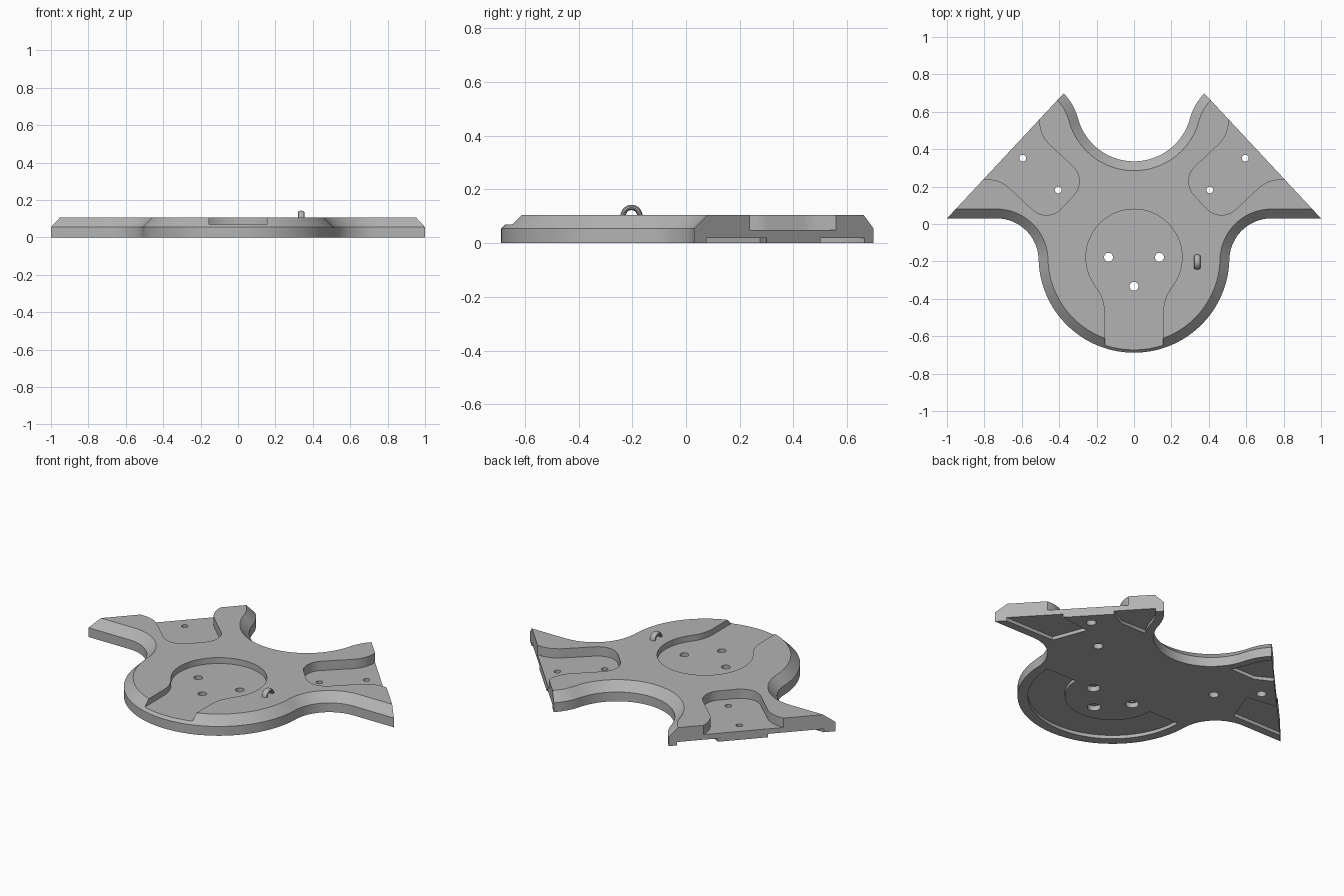
import bpy, bmesh
from math import sin, cos, atan2, radians, degrees, sqrt, pi
from mathutils import Vector

if "Cube" in bpy.data.objects:
    bpy.data.objects.remove(bpy.data.objects["Cube"])

TOP, RIM, BEVEL = 0.105, 0.055, 0.05
CUT_N = Vector((0.731, 0.682, 0)).normalized()
CUT_D = 0.7515
HUB = (0, -0.178)

grey = bpy.data.materials.new("plain_grey")
grey.use_nodes = True
grey.diffuse_color = (0.45, 0.45, 0.45, 1)
grey.node_tree.nodes["Principled BSDF"].inputs["Base Color"].default_value = (0.45, 0.45, 0.45, 1)


def arc(c, r, a0, a1, n=16):
    """Points on an arc, angles in degrees."""
    return [(c[0] + r * cos(radians(a0 + (a1 - a0) * i / n)),
             c[1] + r * sin(radians(a0 + (a1 - a0) * i / n))) for i in range(n + 1)]


def mirror(pts):
    return [(-x, y) for x, y in reversed(pts)]


def loft(name, low, high, z0, z1):
    """Solid between two matching outlines."""
    bm = bmesh.new()
    a = [bm.verts.new((x, y, z0)) for x, y in low]
    b = [bm.verts.new((x, y, z1)) for x, y in high]
    bm.faces.new(a)
    bm.faces.new(b)
    for i in range(len(a)):
        j = (i + 1) % len(a)
        bm.faces.new((a[i], a[j], b[j], b[i]))
    return finish(name, bm)


def finish(name, bm):
    bmesh.ops.recalc_face_normals(bm, faces=bm.faces[:])
    me = bpy.data.meshes.new(name)
    bm.to_mesh(me)
    bm.free()
    me.materials.append(grey)
    ob = bpy.data.objects.new(name, me)
    bpy.context.collection.objects.link(ob)
    return ob


def activate(ob):
    bpy.ops.object.select_all(action='DESELECT')
    ob.select_set(True)
    bpy.context.view_layer.objects.active = ob


def carve(ob, pts, z0, z1):
    """Cut a prism out of an object."""
    cutter = loft("cutter", pts, pts, z0, z1)
    cutter.hide_render = True
    activate(ob)
    mod = ob.modifiers.new("carve", 'BOOLEAN')
    mod.operation, mod.solver, mod.object = 'DIFFERENCE', 'EXACT', cutter
    bpy.ops.object.modifier_apply(modifier=mod.name)
    bpy.data.objects.remove(cutter)


def outline(w):
    """Plate outline moved inward by w: hub, waist, arm, back hollow."""
    big, waist, flare, hollow = 0.51, 0.225, 0.30, 0.31
    wy = 0.03 - waist
    dy = wy - HUB[1]
    wx = sqrt((big + waist) ** 2 - dy ** 2)
    turn = degrees(atan2(dy, wx))
    back = (0, 0.335 + hollow)
    tilt = radians(-15)
    fc = (back[0] + (hollow + flare) * cos(tilt), back[1] + (hollow + flare) * sin(tilt))
    half = arc(HUB, big - w, -90, turn, 32)
    half += arc((wx, wy), waist + w, 180 + turn, 90, 20)[1:]
    half += [(1.2, 0.03 + w)]
    half += arc(fc, flare - w, 105, 165, 14)
    half += arc(back, hollow + w, -15, -90, 24)[1:]
    return half + mirror(half)[1:-1]


# Plate: straight rim below, sloped rim above, arm ends cut square
low, high = outline(0), outline(BEVEL)
bm = bmesh.new()
rings = [[bm.verts.new((x, y, z)) for x, y in pts]
         for pts, z in ((low, 0), (low, RIM), (high, TOP))]
bm.faces.new(rings[0])
bm.faces.new(rings[2])
for a, b in zip(rings, rings[1:]):
    for i in range(len(a)):
        j = (i + 1) % len(a)
        bm.faces.new((a[i], a[j], b[j], b[i]))
plate = finish("plate", bm)
for side in (1, -1):
    n = Vector((CUT_N.x * side, CUT_N.y, 0))
    t = Vector((-n.y, n.x, 0))
    box = [n * CUT_D + t, n * CUT_D - t, n * 2 - t, n * 2 + t]
    carve(plate, [(p.x, p.y) for p in box], -0.1, 0.3)

# Round seat with a channel running out through the front
seat_r, neck, fil = 0.257, 0.156, 0.22
fc = (neck + fil, HUB[1] - 0.295)
ang = degrees(atan2(0.295, -fc[0]))
seat = [(neck, -0.9)] + arc(fc, fil, 180, ang, 10)
seat += arc(HUB, seat_r, ang - 180, 90, 32)[1:]
carve(plate, seat + mirror(seat)[1:], 0.07, 0.3)

# Flared pockets in both arm ends
pocket = arc((0.45, 0.048), 0.11, 180, 90, 10) + arc((0.62, 0.328), 0.17, -90, -40, 10)
pocket += [(0.9, pocket[-1][1])]
pocket = [(d, -v) for d, v in reversed(pocket)] + pocket
t = Vector((-CUT_N.y, CUT_N.x, 0))
pocket = [CUT_N * d + t * (v - 0.156) for d, v in pocket]
pocket = [(p.x, p.y) for p in pocket]
carve(plate, pocket, 0.05, 0.3)
carve(plate, mirror(pocket), 0.05, 0.3)

# Shallow recesses underneath
front_pad = arc(HUB, 0.455, 180, 360, 40) + arc(HUB, seat_r, 360, 180, 32)
tip_pad = [(1.1, 0.077), (0.634, 0.077), (0.56, 0.275), (0.746, 0.30), (0.95, 0.33)]
back_pad = [(0.70, 0.58), (0.558, 0.50), (0.465, 0.45)] + arc((0, 0.645), 0.355, -33, -15, 6)
back_pad += arc((0.589, 0.487), 0.255, 165, 115, 8)
for pad in (front_pad, tip_pad, mirror(tip_pad), back_pad, mirror(back_pad)):
    carve(plate, pad, -0.1, 0.02)

# Screw holes, wider on the underside
holes = [(0, -0.333, 0.024)]
for s in (1, -1):
    holes += [(s * 0.136, -0.178, 0.024), (s * 0.595, 0.352, 0.018), (s * 0.405, 0.182, 0.018)]
for x, y, r in holes:
    carve(plate, arc((x, y), r, 0, 345, 23), -0.1, 0.3)
    carve(plate, arc((x, y), r * 1.5, 0, 345, 23), -0.1, 0.03)

# Small half-ring loop standing on the plate
bm = bmesh.new()
sections = []
for i in range(17):
    a = pi * i / 16
    ring = []
    for k in range(12):
        b = 2 * pi * k / 12
        r = 0.031 + 0.010 * cos(b)
        ring.append(bm.verts.new((0.338 + 0.018 * sin(b), -0.203 + r * cos(a), TOP - 0.003 + r * sin(a))))
    sections.append(ring)
for p, q in zip(sections, sections[1:]):
    for k in range(12):
        m = (k + 1) % 12
        bm.faces.new((p[k], p[m], q[m], q[k]))
bm.faces.new(sections[0])
bm.faces.new(sections[-1])
loop = finish("cord_loop", bm)

for ob in (plate, loop):
    activate(ob)
    bpy.ops.object.shade_smooth_by_angle(angle=radians(30))
